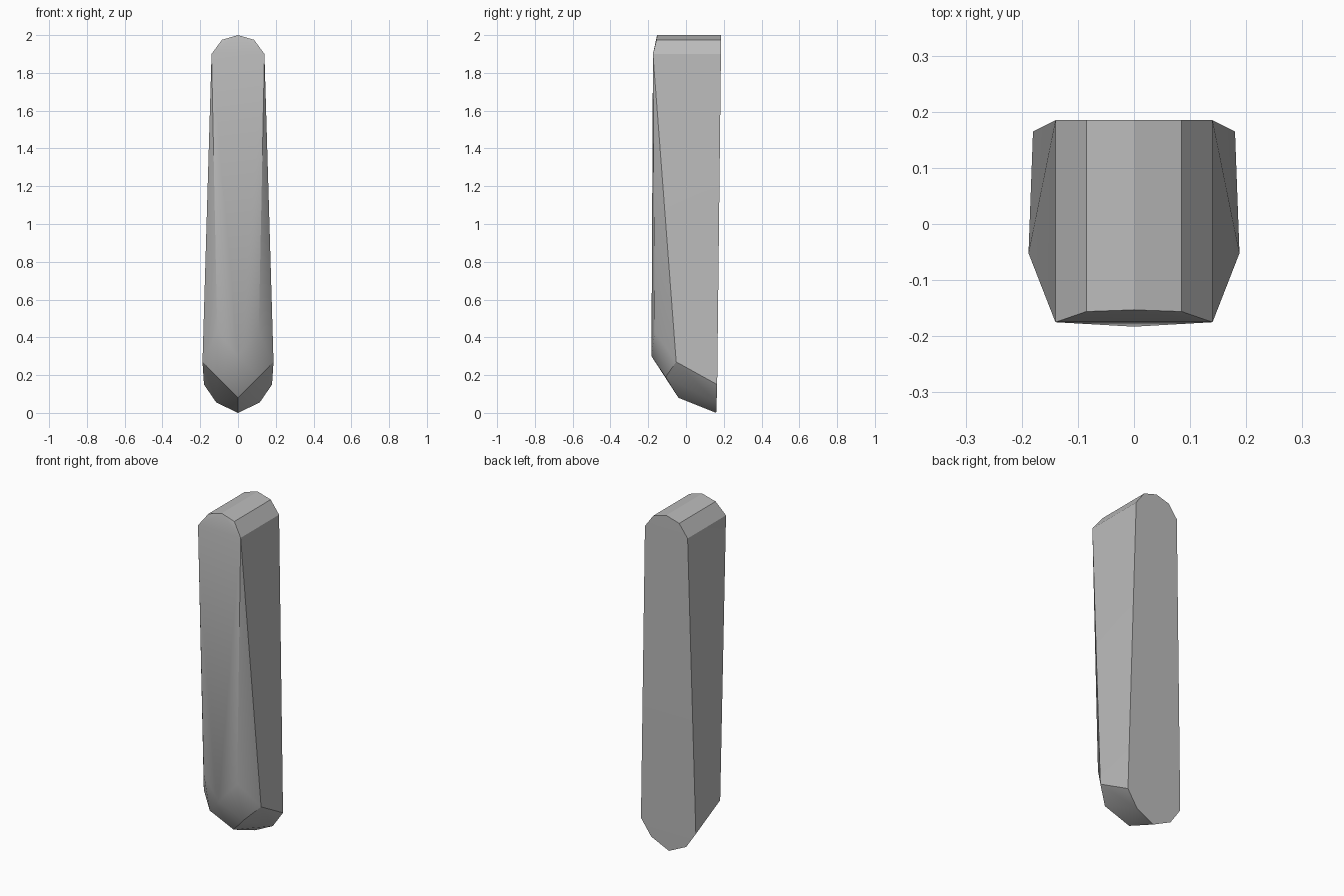
import bpy
import bmesh
import math

cube = bpy.data.objects.get("Cube")
if cube:
    bpy.data.objects.remove(cube, do_unlink=True)

grey = bpy.data.materials.new("stone_grey")
grey.use_nodes = True
colour = (0.5, 0.5, 0.5, 1)
grey.diffuse_color = colour
grey.node_tree.nodes["Principled BSDF"].inputs["Base Color"].default_value = colour

# Half outline of the flat back, from the top down
back = [(0, 0.185, 2), (0.085, 0.185, 1.975), (0.14, 0.185, 1.9),
        (0.18, 0.165, 0.15), (0.115, 0.162, 0.055), (0, 0.16, 0)]

# Half outline of the front: rounded head, tapering edge
front = [(0, -0.153, 2), (0.085, -0.156, 1.975), (0.14, -0.175, 1.9),
         (0.11, -0.165, 0.43), (0.188, -0.052, 0.27)]

# Cut diamond at the foot
diamond = [(0, -0.183, 0.3), (0.11, -0.108, 0.19), (0, -0.04, 0.08)]

# Mirror the corners and wrap them in one faceted solid
bm = bmesh.new()
for x, y, z in back + front + diamond:
    for sx in ((x, -x) if x else (0,)):
        bm.verts.new((sx, y, z))
bmesh.ops.convex_hull(bm, input=bm.verts[:])
bmesh.ops.dissolve_limit(bm, angle_limit=math.radians(0.5),
                         verts=bm.verts[:], edges=bm.edges[:])
bmesh.ops.recalc_face_normals(bm, faces=bm.faces[:])

mesh = bpy.data.meshes.new("faceted_pillar")
bm.to_mesh(mesh)
bm.free()
mesh.materials.append(grey)
pillar = bpy.data.objects.new("faceted_pillar", mesh)
bpy.context.collection.objects.link(pillar)

# Soften only the shallow edges
bpy.ops.object.select_all(action="DESELECT")
pillar.select_set(True)
bpy.context.view_layer.objects.active = pillar
bpy.ops.object.shade_smooth_by_angle(angle=math.radians(30))
